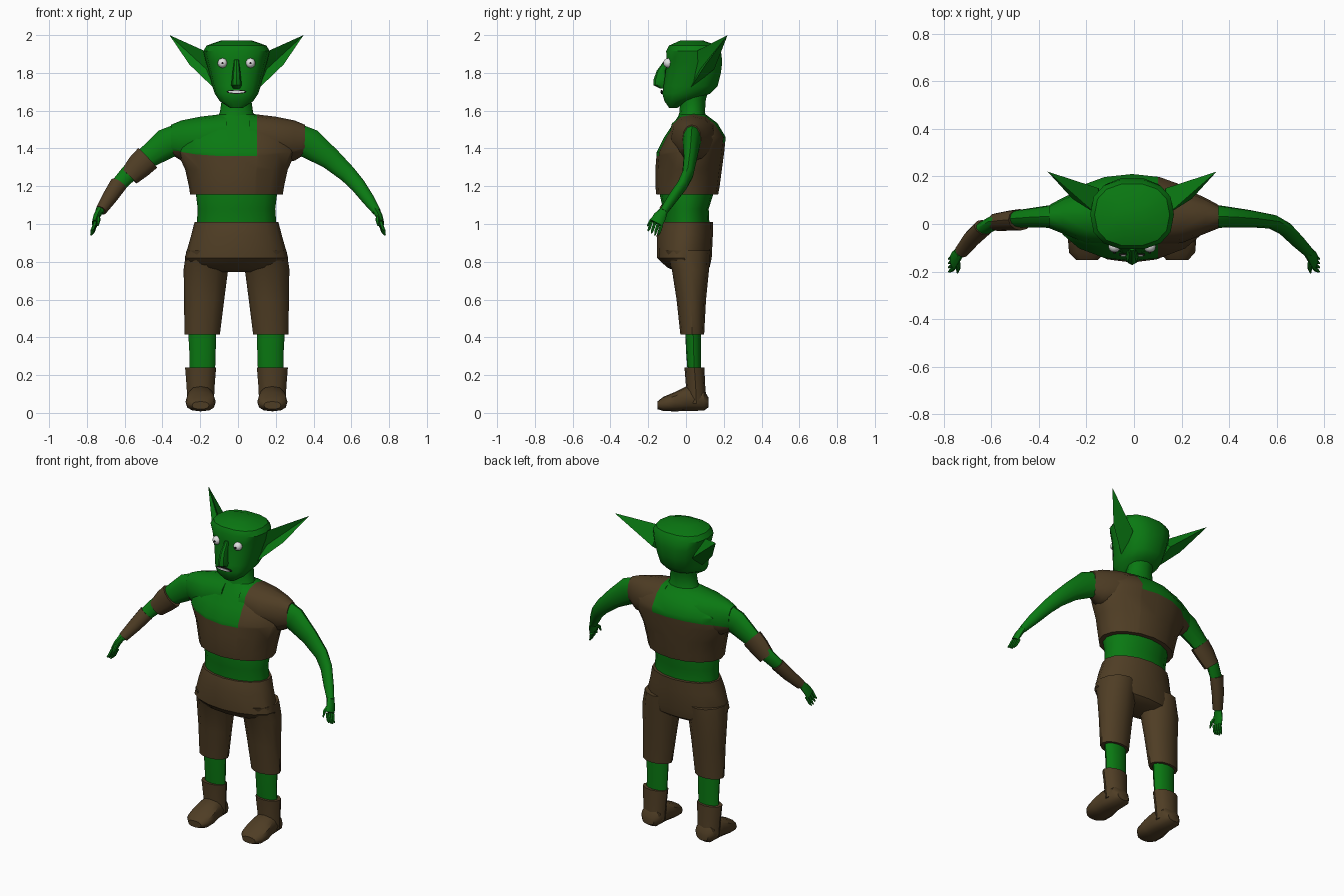
import bpy, bmesh, math
from mathutils import Vector as V

if "Cube" in bpy.data.objects:
    bpy.data.objects.remove(bpy.data.objects["Cube"])

def mat(name, c):
    m = bpy.data.materials.new(name)
    m.diffuse_color = (*c, 1)
    m.use_nodes = True
    m.node_tree.nodes["Principled BSDF"].inputs["Base Color"].default_value = m.diffuse_color
    return m

GREEN = mat("green skin", (0.003, 0.19, 0.006))
BROWN = mat("brown leather", (0.078, 0.047, 0.018))
WHITE = mat("eye white", (0.75, 0.75, 0.75))
DARK = mat("dark line", (0.01, 0.008, 0.008))
DX = -0.008   # body centre line

def finish(name, bm, mats, rule=None, angle=40):
    bmesh.ops.recalc_face_normals(bm, faces=bm.faces)
    me = bpy.data.meshes.new(name)
    for m in mats:
        me.materials.append(m)
    if rule:
        for f in bm.faces:
            f.material_index = rule(f.calc_center_median())
    bm.to_mesh(me)
    bm.free()
    ob = bpy.data.objects.new(name, me)
    bpy.context.collection.objects.link(ob)
    bpy.ops.object.select_all(action='DESELECT')
    ob.select_set(True)
    bpy.context.view_layer.objects.active = ob
    bpy.ops.object.shade_smooth_by_angle(angle=math.radians(angle))
    return ob

def loft(name, rings, mats, n=12, power=1.0, rule=None, cuts=(), angle=40):
    """Skin rings given as (centre, half axis, half axis)."""
    bm = bmesh.new()
    rows = []
    sp = lambda v: math.copysign(abs(v) ** power, v)
    for c, u, w in rings:
        rows.append([bm.verts.new(V(c) + V(u) * sp(math.cos(a)) + V(w) * sp(math.sin(a)))
                     for a in (2 * math.pi * i / n for i in range(n))])
    for a, b in zip(rows, rows[1:]):
        for i in range(n):
            j = (i + 1) % n
            bm.faces.new((a[i], a[j], b[j], b[i]))
    bm.faces.new(rows[0])
    bm.faces.new(rows[-1])
    for co, no in cuts:
        bmesh.ops.bisect_plane(bm, geom=bm.verts[:] + bm.edges[:] + bm.faces[:],
                               plane_co=co, plane_no=no)
    return finish(name, bm, mats, rule, angle)

def upright(rows):
    """Rows of (z, centre x, half width, y front, y back)."""
    return [((x + DX, (f + b) / 2, z), (r, 0, 0), (0, (b - f) / 2, 0)) for z, x, r, f, b in rows]

def tube(rows):
    """Rows of (x, y, z, in-plane radius, depth radius) along a path."""
    p = [V(r[:3]) for r in rows]
    out = []
    for i, r in enumerate(rows):
        t = (p[min(i + 1, len(p) - 1)] - p[max(i - 1, 0)]).normalized()
        u = t.cross(V((0, 1, 0))).normalized()
        out.append((p[i], u * r[3], u.cross(t) * r[4]))
    return out

# Belly, tunic and shoulders; the tunic hangs from one shoulder only
loft("belly", upright([(0.98, 0, .212, -.12, .125), (1.08, 0, .205, -.122, .12),
                       (1.16, 0, .215, -.14, .145), (1.22, 0, .2, -.13, .14)]), [GREEN], 16)
hem_co, hem_no, strap_x = V((0, 0, 1.39)), V((0, -.2, 1)), 0.1

def bare(c):
    return 1 if (c - hem_co).dot(hem_no) > 0 and c.x < strap_x else 0

CUTS = [(hem_co, hem_no), (V((strap_x, 0, 0)), V((1, 0, 0)))]
loft("tunic", upright([(1.155, 0, .245, -.157, .17), (1.2, 0, .252, -.162, .178),
                       (1.29, 0, .272, -.162, .19), (1.38, 0, .315, -.155, .202),
                       (1.46, 0, .3, -.115, .21), (1.535, 0, .22, -.065, .165),
                       (1.58, 0, .1, -.035, .105)]),
     [BROWN, GREEN], 16, rule=bare, cuts=CUTS)
for s, nm in ((1, "covered_shoulder"), (-1, "bare_shoulder")):
    loft(nm, [((s * x, (f + b) / 2, (lo + hi) / 2), (0, 0, (hi - lo) / 2), (s * .0, (b - f) / 2, 0))
              for x, f, b, lo, hi in ((.06, -.09, .17, 1.36, 1.585), (.2, -.08, .155, 1.33, 1.568),
                                      (.3, -.04, .11, 1.335, 1.548), (.355, -.018, .08, 1.37, 1.525))],
         [BROWN, GREEN], 12, .9, rule=bare, cuts=CUTS)

# Trousers
loft("trouser_seat", upright([(1.01, 0, .222, -.135, .142), (.94, 0, .24, -.155, .142),
                              (.82, 0, .274, -.153, .136), (.77, 0, .25, -.1, .125),
                              (.745, 0, .17, -.04, .09)]), [BROWN], 16)
for s, side in ((1, "left"), (-1, "right")):
    loft(side + "_trouser_leg", upright([(.86, s * .15, .115, -.12, .13), (.76, s * .162, .118, -.075, .122),
                                         (.6, s * .171, .106, -.05, .106), (.415, s * .182, .094, -.03, .096)]),
         [BROWN])
    loft(side + "_shin", upright([(.45, s * .182, .075, -.005, .08), (.33, s * .18, .07, 0, .08),
                                  (.2, s * .182, .068, .01, .08)]), [GREEN])
    # Boots
    loft(side + "_boot_shaft", upright([(.24, s * .19, .082, -.008, .097), (.14, s * .19, .074, 0, .102),
                                        (.05, s * .19, .07, 0, .11)]), [BROWN])
    loft(side + "_boot_foot", [((s * .19 + DX, y, (lo + hi) / 2), (w, 0, 0), (0, 0, (hi - lo) / 2))
                               for y, w, lo, hi in ((.12, .04, .03, .08), (.095, .065, .012, .12),
                                                    (0, .07, .01, .14), (-.06, .08, .008, .11),
                                                    (-.12, .075, .01, .085), (-.152, .045, .02, .06))],
         [BROWN], power=.8)

    # Arm, from inside the shoulder to the wrist
    loft(side + "_arm", tube([(s * .3, .032, 1.45, .085, .055), (s * .38, .03, 1.425, .08, .045),
                              (s * .49, .022, 1.345, .058, .036), (s * .58, .01, 1.265, .046, .03),
                              (s * .635, -.02, 1.205, .04, .028), (s * .69, -.075, 1.13, .033, .026),
                              (s * .735, -.12, 1.065, .022, .022)]), [GREEN])
    # Hand with fingers and thumb
    loft(side + "_palm", tube([(s * .73, -.115, 1.075, .02, .022), (s * .748, -.138, 1.04, .018, .034),
                               (s * .76, -.158, 1.005, .014, .036)]), [GREEN], 8)
    for k in range(4):
        y = -.185 + k * .018
        loft(f"{side}_finger_{k + 1}", tube([(s * .755, y + .002, 1.012 - k * .006, .01, .009),
                                             (s * .768, y - .01, .975 - k * .006, .009, .008),
                                             (s * .779, y - .016, .952 - k * .006 + abs(k - 2) * .006, .004, .004)]),
             [GREEN], 6)
    loft(side + "_thumb", tube([(s * .742, -.15, 1.045, .011, .011), (s * .738, -.185, 1.02, .01, .01),
                                (s * .742, -.205, .99, .004, .004)]), [GREEN], 6)

# Leather armlet and bracer on the bare arm
loft("armlet", tube([(-.478, .018, 1.35, .072, .045), (-.525, .014, 1.305, .068, .042),
                     (-.575, .008, 1.252, .054, .038)]), [BROWN])
loft("bracer", tube([(-.632, -.014, 1.212, .046, .035), (-.68, -.06, 1.14, .04, .034),
                     (-.725, -.115, 1.072, .03, .03)]), [BROWN])

# Neck and head
loft("neck", upright([(1.54, 0, .12, -.05, .12), (1.59, 0, .088, -.035, .1),
                      (1.66, 0, .078, -.03, .105), (1.74, 0, .09, -.03, .13)]), [GREEN])
loft("head", upright([(1.615, 0, .035, -.09, -.045), (1.65, 0, .088, -.115, .01),
                      (1.69, 0, .115, -.128, .13), (1.73, 0, .128, -.122, .17),
                      (1.8, 0, .145, -.112, .188), (1.86, 0, .162, -.105, .195),
                      (1.915, 0, .176, -.108, .188), (1.945, 0, .158, -.092, .17),
                      (1.972, 0, .08, -.03, .09)]), [GREEN], 14, .82, angle=35)
loft("nose", [((DX, y, z), (w, 0, 0), (0, d, 0)) for z, y, w, d in
              ((1.87, -.1, .012, .012), (1.81, -.13, .02, .026), (1.76, -.135, .025, .038),
               (1.735, -.135, .028, .038), (1.718, -.12, .018, .02))], [GREEN], 8)

# Lips, teeth and mouth line
def plate(name, x, y, z, w, h, m):
    loft(name, [((x + DX, y + d, z), (w, 0, 0), (0, 0, h)) for d in (-.004, .004)], [m], 10)

plate("mouth_line", 0, -.128, 1.70, .054, .011, DARK)
plate("teeth", 0, -.132, 1.70, .046, .006, WHITE)

for s, side in ((1, "left"), (-1, "right")):
    # Eyes
    bm = bmesh.new()
    bmesh.ops.create_uvsphere(bm, u_segments=12, v_segments=8, radius=.026)
    bmesh.ops.translate(bm, verts=bm.verts, vec=(s * .074 + DX, -.094, 1.852))
    finish(side + "_eye", bm, [WHITE])
    plate(side + "_pupil", s * .074, -.119, 1.852, .006, .006, DARK)
    # Cupped pointed ears: tip, top root, outer bend, lobe, hollow, back root
    bm = bmesh.new()
    t, a, b, c, d, e = [bm.verts.new((s * x + DX, y, z)) for x, y, z in (
        (.355, .22, 2.0), (.155, .045, 1.91), (.25, .105, 1.845),
        (.115, .02, 1.715), (.16, .075, 1.82), (.14, .15, 1.82))]
    for f in ((t, a, d), (t, d, b), (d, c, b), (a, c, d), (t, e, a), (t, b, e), (b, c, e), (a, e, c)):
        bm.faces.new(f)
    finish(side + "_ear", bm, [GREEN], angle=25)
